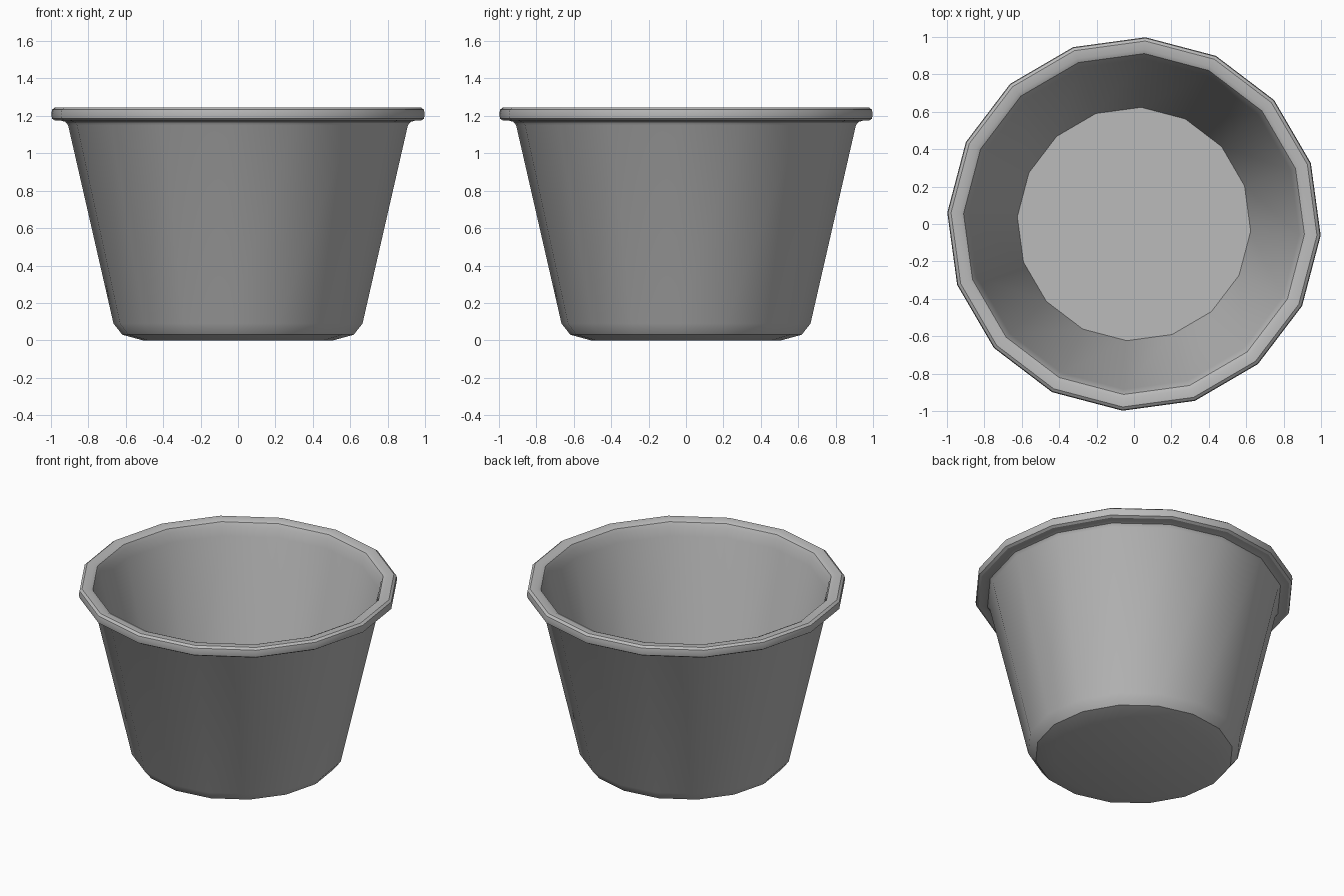
import bpy, bmesh, math

cube = bpy.data.objects.get("Cube")
if cube:
    bpy.data.objects.remove(cube, do_unlink=True)

SIDES = 16
TURN = math.radians(-3.5)

grey = bpy.data.materials.new("plain grey")
grey.use_nodes = True
colour = (0.5, 0.5, 0.5, 1)
grey.diffuse_color = colour
grey.node_tree.nodes["Principled BSDF"].inputs["Base Color"].default_value = colour


def lathe(name, profile):
    """Spin (radius, height) points round z and cap both ends."""
    bm = bmesh.new()
    rings = []
    for r, z in profile:
        angles = [TURN + math.tau * i / SIDES for i in range(SIDES)]
        rings.append([bm.verts.new((r * math.cos(a), r * math.sin(a), z)) for a in angles])
    for low, high in zip(rings, rings[1:]):
        for i in range(SIDES):
            j = (i + 1) % SIDES
            bm.faces.new((low[i], low[j], high[j], high[i]))
    bm.faces.new(rings[0][::-1])
    bm.faces.new(rings[-1])
    bmesh.ops.recalc_face_normals(bm, faces=bm.faces)
    mesh = bpy.data.meshes.new(name)
    bm.to_mesh(mesh)
    bm.free()
    mesh.materials.append(grey)
    obj = bpy.data.objects.new(name, mesh)
    bpy.context.collection.objects.link(obj)
    return obj


# Underside, outer wall, rolled rim, inner wall, floor
base = [(0.51, 0), (0.62, 0.03), (0.667, 0.09)]
wall = [(0.91, 1.15), (0.925, 1.168), (0.95, 1.175)]
rim = [(0.98, 1.175), (0.996, 1.185), (1.0, 1.21), (0.996, 1.233),
       (0.98, 1.245), (0.935, 1.245), (0.913, 1.235), (0.9, 1.21)]
inside = [(0.885, 1.15), (0.625, 0.05)]
cup = lathe("cup", base + wall + rim + inside)

bpy.ops.object.select_all(action="DESELECT")
cup.select_set(True)
bpy.context.view_layer.objects.active = cup
bpy.ops.object.shade_smooth_by_angle(angle=math.radians(32))
